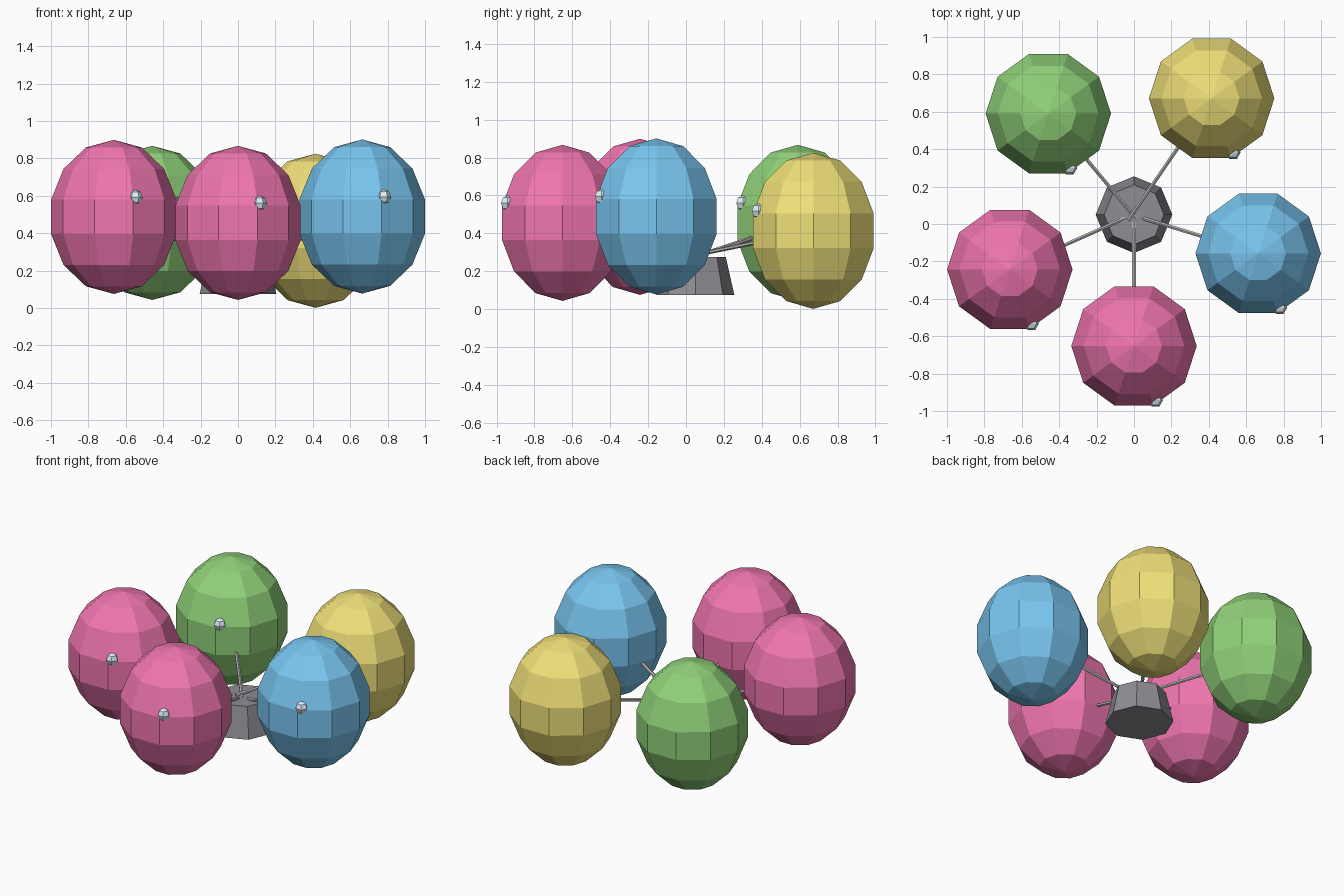
import bpy, bmesh, math
from mathutils import Vector, Matrix

if "Cube" in bpy.data.objects:
    bpy.data.objects.remove(bpy.data.objects["Cube"])


def material(name, rgb):
    m = bpy.data.materials.new(name)
    m.diffuse_color = (*rgb, 1)
    m.use_nodes = True
    m.node_tree.nodes["Principled BSDF"].inputs["Base Color"].default_value = m.diffuse_color
    return m


def finish(bm, name, mat=None):
    bmesh.ops.recalc_face_normals(bm, faces=bm.faces[:])
    me = bpy.data.meshes.new(name)
    bm.to_mesh(me)
    bm.free()
    if mat:
        me.materials.append(mat)
    ob = bpy.data.objects.new(name, me)
    bpy.context.collection.objects.link(ob)
    return ob


def ellipsoid(name, loc, radius, half_height, segments, rings, mat):
    # half-circle profile spun around z, first meridian on +x
    bm = bmesh.new()
    angles = [math.pi * (i / rings - 0.5) for i in range(rings + 1)]
    vs = [bm.verts.new((radius * math.cos(a), 0, half_height * math.sin(a))) for a in angles]
    es = [bm.edges.new(p) for p in zip(vs, vs[1:])]
    bmesh.ops.spin(bm, geom=vs + es, cent=(0, 0, 0), axis=(0, 0, 1),
                   angle=2 * math.pi, steps=segments)
    bmesh.ops.remove_doubles(bm, verts=bm.verts[:], dist=0.0005)
    ob = finish(bm, name, mat)
    ob.location = loc
    return ob


def rod(name, a, b, radius, mat):
    a, b = Vector(a), Vector(b)
    d = b - a
    bm = bmesh.new()
    mtx = Matrix.Translation((a + b) / 2) @ d.to_track_quat('Z', 'Y').to_matrix().to_4x4()
    bmesh.ops.create_cone(bm, cap_ends=True, segments=6, radius1=radius,
                          radius2=radius, depth=d.length, matrix=mtx)
    return finish(bm, name, mat)


pink = material("pink", (0.87, 0.18, 0.43))
blue = material("blue", (0.19, 0.56, 0.87))
green = material("green", (0.28, 0.64, 0.19))
yellow = material("yellow", (0.86, 0.74, 0.19))
shine = material("shine", (0.75, 0.88, 0.95))
dark = material("weight_grey", (0.27, 0.27, 0.30))
light = material("string_grey", (0.5, 0.5, 0.5))

# Tapered octagonal weight
bm = bmesh.new()
bmesh.ops.create_cone(bm, cap_ends=True, segments=8, radius1=0.205, radius2=0.16,
                      depth=0.2, matrix=Matrix.Translation((0, 0.05, 0.175)))
finish(bm, "weight", dark)

# Balloons: name, centre, colour, string start on the weight
balloons = [
    ("front", (0, -0.652, 0.455), pink, (0, 0.01, 0.27)),
    ("left", (-0.664, -0.243, 0.487), pink, (-0.05, 0.03, 0.27)),
    ("right", (0.664, -0.157, 0.489), blue, (0.05, 0.03, 0.27)),
    ("back_right", (0.415, 0.672, 0.413), yellow, (-0.03, 0.02, 0.28)),
    ("back_left", (-0.458, 0.59, 0.455), green, (0.01, 0.03, 0.27)),
]
for name, c, mat, start in balloons:
    ellipsoid(name + "_balloon", c, 0.344, 0.412, 10, 7, mat)
    # small glint half sunk into the balloon's front
    glint = Vector(c) + Vector((0.115, -0.29, 0.105))
    ellipsoid(name + "_glint", glint, 0.04, 0.04, 6, 4, shine)
    rod(name + "_string", start, c, 0.011, light)
